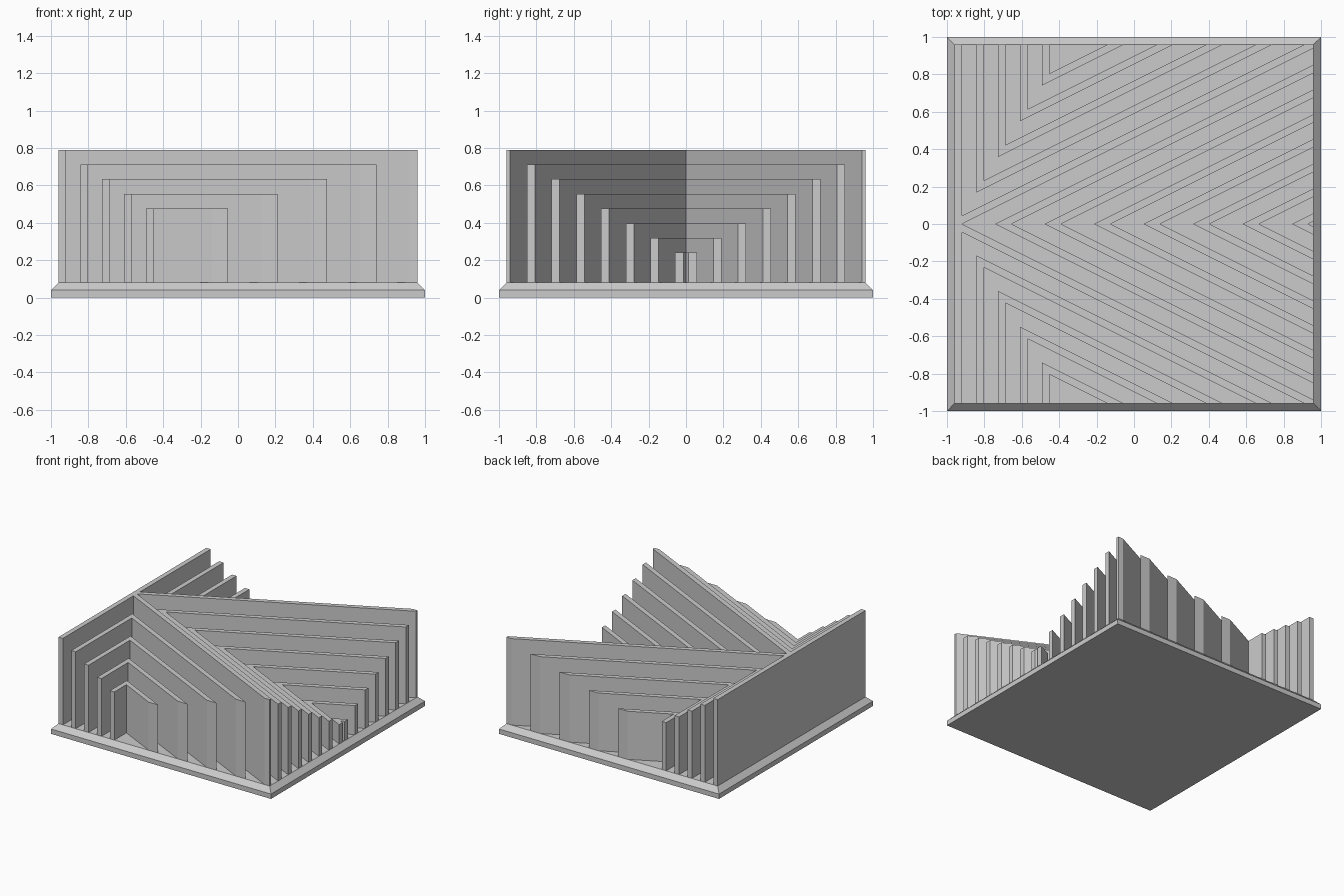
import bpy
import bmesh

cube = bpy.data.objects.get("Cube")
if cube:
    bpy.data.objects.remove(cube, do_unlink=True)

grey = bpy.data.materials.new("plain grey")
grey.use_nodes = True
COLOUR = (0.6, 0.6, 0.6, 1)
grey.diffuse_color = COLOUR
grey.node_tree.nodes["Principled BSDF"].inputs["Base Color"].default_value = COLOUR

EDGE = 0.96         # half width of the raised platform
FLOOR = 0.08        # top of the base
WALL = 0.04         # wall thickness
RISE = 0.0433       # diagonal wall thickness measured along y
SLOPE = 0.5         # diagonal direction in plan
PITCH = 0.2645      # spacing of the diagonals along x
LEFT_PITCH = 0.117  # spacing of the straight walls along x


def finish(name, bm):
    bmesh.ops.recalc_face_normals(bm, faces=bm.faces)
    mesh = bpy.data.meshes.new(name)
    bm.to_mesh(mesh)
    bm.free()
    mesh.materials.append(grey)
    obj = bpy.data.objects.new(name, mesh)
    bpy.context.collection.objects.link(obj)
    return obj


def wall(name, outline, top):
    """Extrude a plan outline from the base up to the given height."""
    bm = bmesh.new()
    face = bm.faces.new([bm.verts.new((x, y, FLOOR)) for x, y in outline])
    result = bmesh.ops.extrude_face_region(bm, geom=[face], use_keep_orig=True)
    verts = [g for g in result["geom"] if isinstance(g, bmesh.types.BMVert)]
    bmesh.ops.translate(bm, verts=verts, vec=(0, 0, top - FLOOR))
    return finish(name, bm)


def height(level):
    return 0.79 - 0.0786 * level


def mirrored(half):
    """Complete a half outline by reflecting it across y = 0."""
    return half + [(x, -y) for x, y in reversed(half) if y > 0]


# Base slab with a sloping rim
bm = bmesh.new()
rings = [[bm.verts.new((sx * r, sy * r, z))
          for sx, sy in ((-1, -1), (1, -1), (1, 1), (-1, 1))]
         for r, z in ((1, 0), (1, 0.04), (EDGE, FLOOR))]
bm.faces.new(rings[0])
bm.faces.new(rings[-1])
for low, high in zip(rings, rings[1:]):
    for i in range(4):
        j = (i + 1) % 4
        bm.faces.new((low[i], low[j], high[j], high[i]))
finish("base", bm)

# Tallest three-armed wall: straight side plus two diverging diagonals
inner = -EDGE + WALL
wall("main_wall", mirrored([
    (inner, 0), (EDGE, SLOPE * (EDGE - inner)), (EDGE, EDGE),
    (inner + (EDGE - RISE) / SLOPE, EDGE), (inner, RISE),
    (inner, EDGE), (-EDGE, EDGE)]), height(0))

# Nested chevrons stepping down towards the open side
for k in range(1, 8):
    apex = inner + PITCH * k
    tip = apex - RISE / SLOPE
    half = [(apex, 0), (EDGE, SLOPE * (EDGE - apex)), (EDGE, SLOPE * (EDGE - tip))]
    outline = half + [(EDGE, -half[2][1]), (EDGE, -half[1][1])]
    # Follow the inner V, then return along the outer V
    outline = [half[0], half[1], half[2], (tip, 0), outline[3], outline[4]]
    wall(f"chevron_wall_{k}", outline, height(k))

# Nested corner walls in the front and back sectors
for side, sign in (("front", -1), ("back", 1)):
    for k in range(1, 5):
        x0 = -EDGE + LEFT_PITCH * k
        x1 = x0 + WALL
        end = 0.74 - PITCH * (k - 1)
        y0 = EDGE - SLOPE * (end - x0)
        y1 = EDGE - SLOPE * (end - x1) + RISE
        plan = [(x0, EDGE), (x0, y0), (end, EDGE),
                (end - RISE / SLOPE, EDGE), (x1, y1), (x1, EDGE)]
        wall(f"{side}_corner_wall_{k}", [(x, sign * y) for x, y in plan], height(k))
